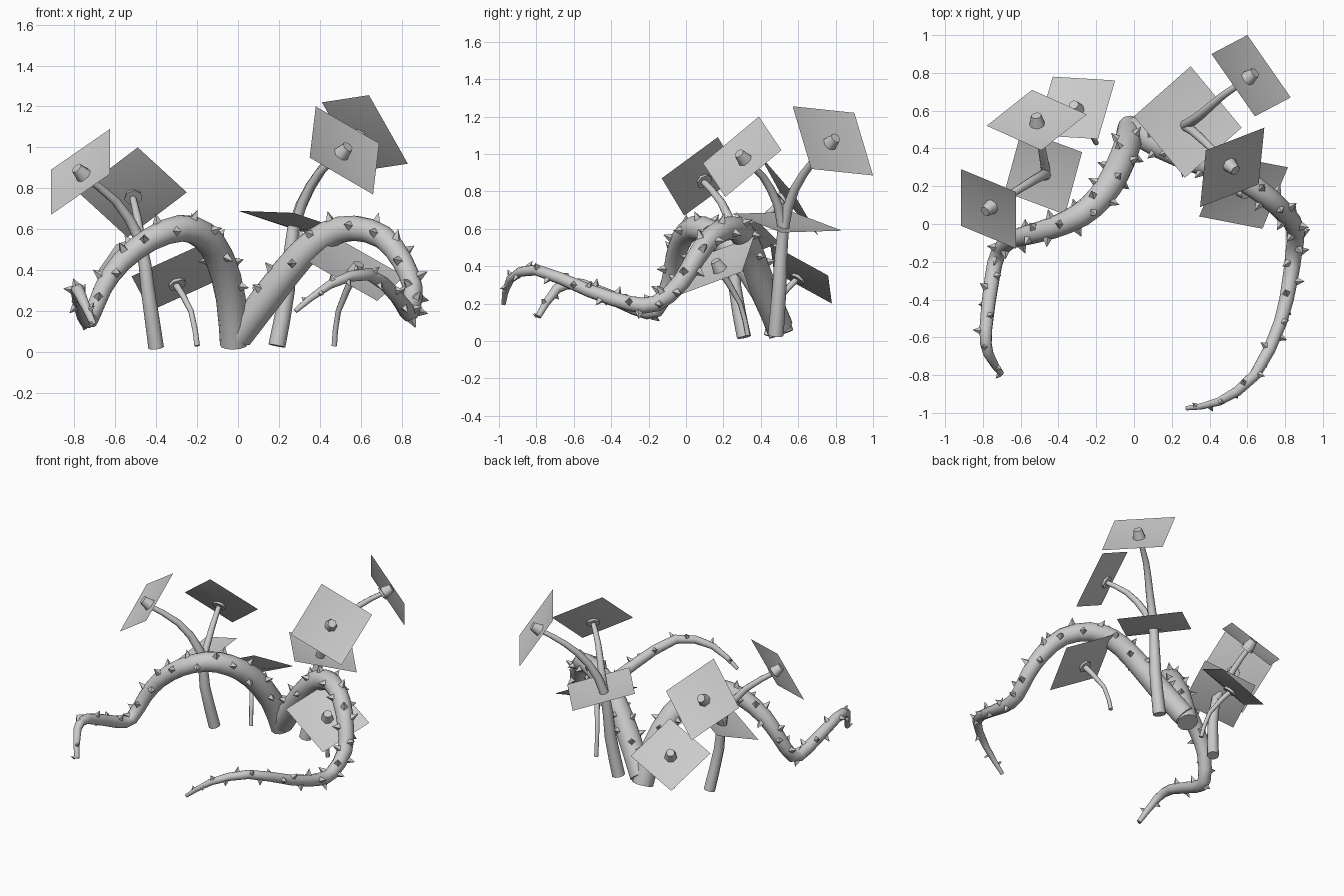
import bpy, bmesh, math, random
from mathutils import Vector, Matrix

if "Cube" in bpy.data.objects:
    bpy.data.objects.remove(bpy.data.objects["Cube"])

random.seed(4)


def make_object(name, bm, smooth=True):
    bmesh.ops.recalc_face_normals(bm, faces=bm.faces)
    mesh = bpy.data.meshes.new(name)
    bm.to_mesh(mesh)
    bm.free()
    ob = bpy.data.objects.new(name, mesh)
    bpy.context.collection.objects.link(ob)
    if smooth:
        bpy.ops.object.select_all(action='DESELECT')
        ob.select_set(True)
        bpy.context.view_layer.objects.active = ob
        bpy.ops.object.shade_smooth_by_angle(angle=math.radians(65))
    return ob


def refine(points):
    # insert one Catmull-Rom midpoint per span; points are (x, y, z, radius)
    p = [Vector(q) for q in points]
    out = []
    for i in range(len(p) - 1):
        a, b = p[max(i - 1, 0)], p[min(i + 2, len(p) - 1)]
        out += [p[i], (9 * (p[i] + p[i + 1]) - a - b) / 16]
    return out + [p[-1]]


def tube(name, points, sides, ref):
    # tapered tube with transported frames, returns (centre, radius, tangent, normal)
    path = refine(points)
    bm = bmesh.new()
    rings, frames = [], []
    n = Vector(ref)
    for i, p in enumerate(path):
        t = (path[min(i + 1, len(path) - 1)].xyz - path[max(i - 1, 0)].xyz).normalized()
        n = (n - t * n.dot(t)).normalized()
        b = t.cross(n)
        ring = []
        for k in range(sides):
            a = 2 * math.pi * k / sides
            ring.append(bm.verts.new(p.xyz + (n * math.cos(a) + b * math.sin(a)) * p.w))
        rings.append(ring)
        frames.append((p.xyz, p.w, t, n.copy()))
    for r, s in zip(rings, rings[1:]):
        for k in range(sides):
            bm.faces.new((r[k], r[(k + 1) % sides], s[(k + 1) % sides], s[k]))
    bm.faces.new(rings[0])
    bm.faces.new(rings[-1])
    make_object(name, bm)
    return frames


def cone(bm, pos, direction, r1, r2, depth, sides):
    rot = direction.to_track_quat('Z', 'Y').to_matrix().to_4x4()
    m = Matrix.Translation(pos + direction * depth / 2) @ rot
    bmesh.ops.create_cone(bm, cap_ends=r2 > 0, segments=sides, radius1=r1, radius2=r2,
                          depth=depth, matrix=m)


def thorns(name, frames, start):
    # thorns spread over the outer side of a vine, smaller and sparser at the tip
    bm = bmesh.new()
    angles = [0, 80, -75, 35, -40, 105, -100]
    travelled, count, target = 0.0, 0, start
    for (p0, r0, t, n), (p1, r1, _, _) in zip(frames, frames[1:]):
        seg = (p1 - p0).length
        while target < travelled + seg:
            f = (target - travelled) / seg
            r = r0 + (r1 - r0) * f
            a = math.radians(angles[count % len(angles)] + random.uniform(-12, 12))
            d = n * math.cos(a) + t.cross(n) * math.sin(a)
            tilt = (d + t * random.uniform(-.25, .25)).normalized()
            size = 0.3 + min(r, 0.05) * 13
            cone(bm, p0.lerp(p1, f) + d * (r * 0.85), tilt, 0.028 * size, 0, 0.056 * size, 4)
            target += 0.052 if r > 0.042 else 0.08
            count += 1
        travelled += seg
    make_object(name, bm, False)


def card(name, centre, corner_a, corner_b, bud=True):
    # square petal card, slightly dished, with a blunt bud in the hollow
    c, a, b = Vector(centre), Vector(corner_a), Vector(corner_b)
    nrm = (a - c).cross(b - c).normalized()
    if nrm.z < 0:
        nrm = -nrm
    hollow = c - nrm * 0.035
    bm = bmesh.new()
    mid = bm.verts.new(hollow)
    rim = [bm.verts.new(v) for v in (a, b, 2 * c - a, 2 * c - b)]
    for k in range(4):
        bm.faces.new((mid, rim[k], rim[(k + 1) % 4]))
    make_object(name, bm)
    if bud:
        bm = bmesh.new()
        cone(bm, hollow - nrm * 0.01, nrm, 0.045, 0.028, 0.075, 7)
        make_object(name + "_bud", bm)


# thorny vines
left = tube("left_vine", [
    (-.02, .51, .035, .068), (-.035, .42, .26, .073), (-.09, .28, .46, .073),
    (-.17, .15, .57, .07), (-.28, .05, .605, .066), (-.43, -.02, .55, .058),
    (-.57, -.06, .44, .052), (-.66, -.09, .31, .045), (-.72, -.16, .165, .042),
    (-.75, -.28, .18, .04), (-.785, -.56, .30, .034), (-.77, -.69, .28, .027),
    (-.705, -.79, .13, .016)], 12, (.5, .85, 0))
right = tube("right_vine", [
    (0, .5, .08, .073), (.16, .41, .29, .075), (.31, .345, .475, .072),
    (.44, .30, .575, .068), (.57, .24, .605, .063), (.71, .14, .56, .058),
    (.805, .05, .44, .053), (.855, -.03, .31, .048), (.845, -.16, .20, .044),
    (.825, -.30, .20, .041), (.775, -.52, .27, .035), (.64, -.80, .38, .03),
    (.45, -.94, .33, .022), (.28, -.975, .20, .012)], 12, (-.2, .3, 1))
thorns("left_vine_thorns", left, .22)
thorns("right_vine_thorns", right, .22)

# flower stems
X = (1, 0, 0)
tube("left_tall_stem", [(-.40, .31, .02, .038), (-.44, .26, .3, .034), (-.48, .26, .55, .028),
                        (-.6, .19, .74, .022), (-.75, .09, .855, .017)], 8, X)
tube("left_branch_stem", [(-.465, .27, .48, .025), (-.49, .41, .65, .02),
                          (-.515, .53, .76, .016)], 8, X)
tube("left_short_stem", [(-.2, .43, .03, .014), (-.23, .48, .2, .014),
                         (-.31, .60, .34, .018)], 7, X)
tube("right_tall_stem", [(.19, .48, .03, .042), (.24, .5, .3, .038), (.27, .52, .6, .03),
                         (.355, .58, .81, .025), (.47, .68, .96, .02),
                         (.59, .76, 1.045, .016)], 8, X)
tube("right_branch_stem", [(.265, .52, .56, .027), (.315, .49, .73, .024),
                           (.40, .41, .88, .02), (.50, .32, .96, .016)], 8, X)
tube("right_short_stem", [(.47, .33, .03, .014), (.49, .29, .2, .014),
                          (.57, .18, .38, .02)], 7, X)

# petal cards with buds, and plain leaf cards at the forks
card("left_outer_flower", (-.77, .08, .88), (-.625, .17, 1.09), (-.625, -.13, .87))
card("left_back_flower", (-.515, .55, .78), (-.25, .58, .78), (-.49, .39, 1.0))
card("left_low_flower", (-.31, .615, .36), (-.43, .78, .2), (-.1, .76, .35))
card("right_front_flower", (.52, .30, .985), (.38, .39, 1.2), (.69, .51, 1.02))
card("right_back_flower", (.62, .785, 1.07), (.6, 1.0, .885), (.83, .67, .92))
card("right_low_flower", (.58, .17, .405), (.345, .04, .44), (.68, -.025, .25))
card("left_leaf", (-.48, .275, .52), (-.275, .38, .645), (-.365, .05, .515), False)
card("right_leaf", (.285, .54, .635), (.30, .835, .59), (.57, .51, .58), False)
